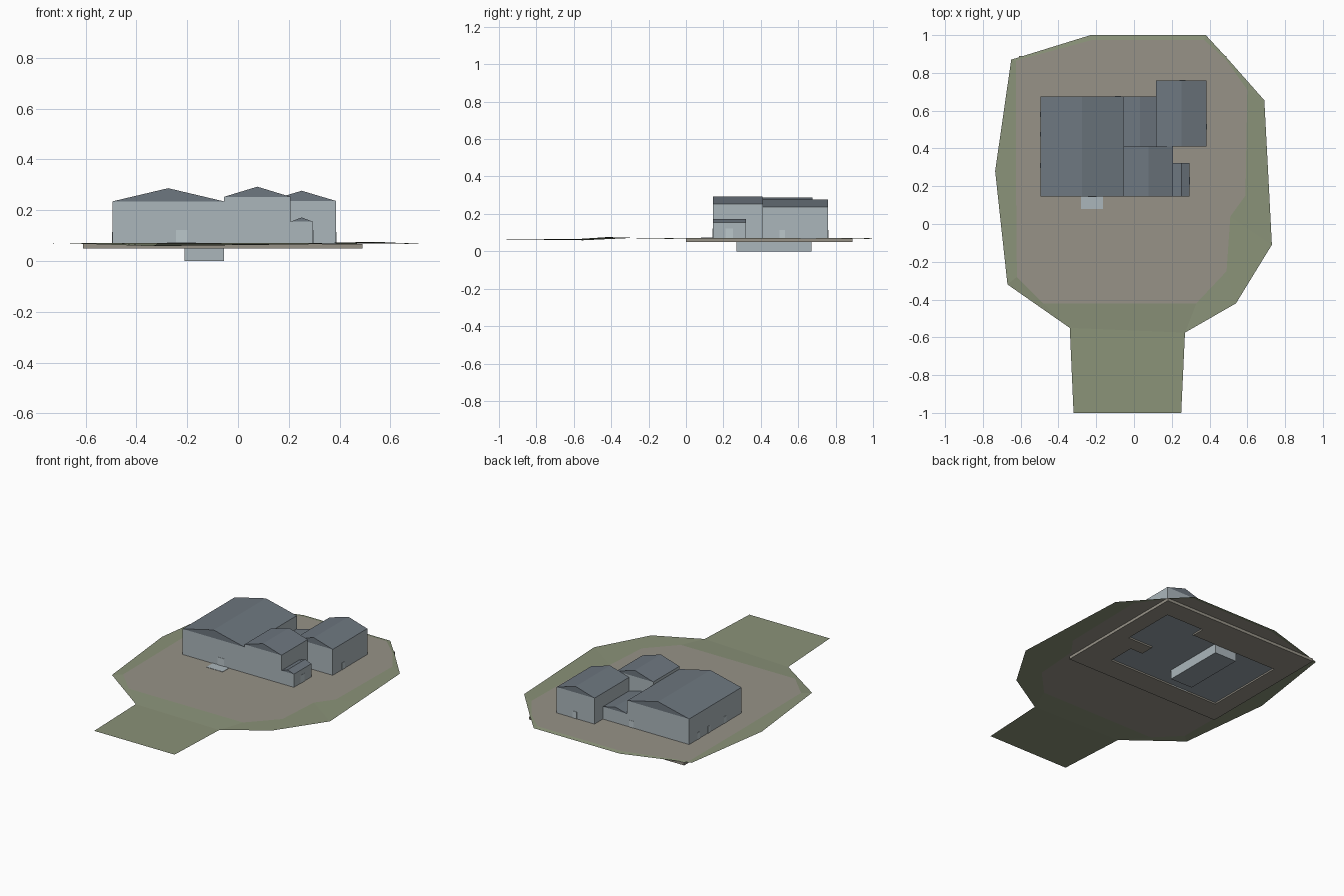
import bpy, bmesh

if "Cube" in bpy.data.objects:
    bpy.data.objects.remove(bpy.data.objects["Cube"])


def material(name, rgb):
    m = bpy.data.materials.new(name)
    m.diffuse_color = (*rgb, 1)
    m.use_nodes = True
    m.node_tree.nodes["Principled BSDF"].inputs["Base Color"].default_value = m.diffuse_color
    return m


WALL = material("pale grey wall", (0.41, 0.47, 0.50))
ROOF = material("slate roof", (0.155, 0.185, 0.215))
PAVE = material("grey brown paving", (0.31, 0.29, 0.245))
GRASS = material("dull green grass", (0.255, 0.29, 0.19))
FLOOR = material("grey floor", (0.30, 0.35, 0.39))
DOOR = material("light door", (0.50, 0.57, 0.60))


def mesh_object(name, bm, *mats):
    me = bpy.data.meshes.new(name)
    bmesh.ops.recalc_face_normals(bm, faces=bm.faces)
    bm.to_mesh(me)
    bm.free()
    ob = bpy.data.objects.new(name, me)
    for m in mats:
        me.materials.append(m)
    bpy.context.collection.objects.link(ob)
    return ob


def box(name, x0, x1, y0, y1, z0, z1, mat, under=None):
    bm = bmesh.new()
    bmesh.ops.create_cube(bm, size=1)
    for v in bm.verts:
        v.co.x = x1 if v.co.x > 0 else x0
        v.co.y = y1 if v.co.y > 0 else y0
        v.co.z = z1 if v.co.z > 0 else z0
    ob = mesh_object(name, bm, mat, under or mat)
    for p in ob.data.polygons:
        p.material_index = 1 if p.normal.z < -0.5 else 0
    return ob


def gable_roof(name, x0, x1, y0, y1, eave, ridge):
    bm = bmesh.new()
    profile = [(x0, eave), (x1, eave), ((x0 + x1) / 2, ridge)]
    front = bm.faces.new([bm.verts.new((x, y0, z)) for x, z in profile])
    ext = bmesh.ops.extrude_face_region(bm, geom=[front], use_keep_orig=True)
    for v in ext["geom"]:
        if isinstance(v, bmesh.types.BMVert):
            v.co.y = y1
    return mesh_object(name, bm, ROOF)


# Foundation slab, opened below each building
slab = box("foundation_slab", -0.61, 0.49, 0.0, 0.89, 0.05, 0.068, PAVE)

# Buildings: x0, x1, y0, y1, eave height, ridge height
buildings = {
    "main_hall": (-0.495, -0.055, 0.145, 0.675, 0.235, 0.287),
    "middle_hall": (-0.055, 0.207, 0.145, 0.41, 0.253, 0.293),
    "rear_hall": (0.117, 0.385, 0.41, 0.76, 0.237, 0.277),
    "low_link": (-0.055, 0.117, 0.41, 0.675, 0.15, 0.172),
    "side_porch": (0.207, 0.295, 0.145, 0.322, 0.155, 0.172),
}
for name, (x0, x1, y0, y1, eave, ridge) in buildings.items():
    box(name + "_walls", x0, x1, y0, y1, 0.06, eave, WALL, FLOOR)
    gable_roof(name + "_roof", x0, x1, y0, y1, eave, ridge)
    cutter = box(name + "_cutter", x0, x1, y0, y1, 0.0, 0.2, PAVE)
    cutter.hide_render = True
    cutter.hide_set(True)
    mod = slab.modifiers.new(name, "BOOLEAN")
    mod.operation = "DIFFERENCE"
    mod.solver = "EXACT"
    mod.object = cutter

# Basement and front step
box("basement", -0.21, -0.055, 0.27, 0.67, 0.0, 0.062, WALL, FLOOR)
box("front_step", -0.28, -0.165, 0.08, 0.145, 0.055, 0.073, WALL)

# Doors on walls facing y, then on walls facing x
T = 0.002
for i, (x, y, w, top) in enumerate([(-0.222, 0.145, 0.045, 0.122),
                                    (0.257, 0.76, 0.03, 0.115),
                                    (-0.085, 0.675, 0.03, 0.115)]):
    box(f"door_y_{i}", x - w / 2, x + w / 2, y - T, y + T, 0.07, top, DOOR)
for i, (x, y, w, top) in enumerate([(0.295, 0.23, 0.04, 0.122),
                                    (0.385, 0.515, 0.03, 0.115),
                                    (-0.495, 0.58, 0.025, 0.115),
                                    (-0.495, 0.475, 0.025, 0.115),
                                    (-0.495, 0.31, 0.025, 0.115)]):
    box(f"door_x_{i}", x - T, x + T, y - w / 2, y + w / 2, 0.07, top, DOOR)

# Site ground: paved centre, uneven grass rim and front strip
rim = [(-0.65, 0.87, 0.07), (-0.23, 1.0, 0.066), (0.38, 1.0, 0.066),
       (0.5, 0.87, 0.069), (0.69, 0.655, 0.07), (0.714, 0.2, 0.068),
       (0.73, -0.11, 0.067), (0.54, -0.42, 0.076), (0.27, -0.575, 0.066),
       (-0.34, -0.55, 0.059), (-0.67, -0.32, 0.07), (-0.735, 0.28, 0.068)]
paving = [(-0.625, 0.865), (-0.22, 0.975), (0.37, 0.975), (0.49, 0.865),
          (0.6, 0.71), (0.59, 0.15), (0.51, 0.04), (0.49, -0.25),
          (0.33, -0.42), (-0.48, -0.42), (-0.62, -0.28), (-0.625, 0.28)]
bm = bmesh.new()
outer = [bm.verts.new(c) for c in rim]
inner = [bm.verts.new((x, y, 0.071)) for x, y in paving]
bm.faces.new(inner)
n = len(rim)
for i in range(n):
    j = (i + 1) % n
    bm.faces.new((outer[i], outer[j], inner[j], inner[i])).material_index = 1
strip = [bm.verts.new(c) for c in [(0.25, -1, 0.065), (-0.32, -1, 0.065)]]
bm.faces.new((outer[8], strip[0], strip[1], outer[9])).material_index = 1
mesh_object("site_ground", bm, PAVE, GRASS)
